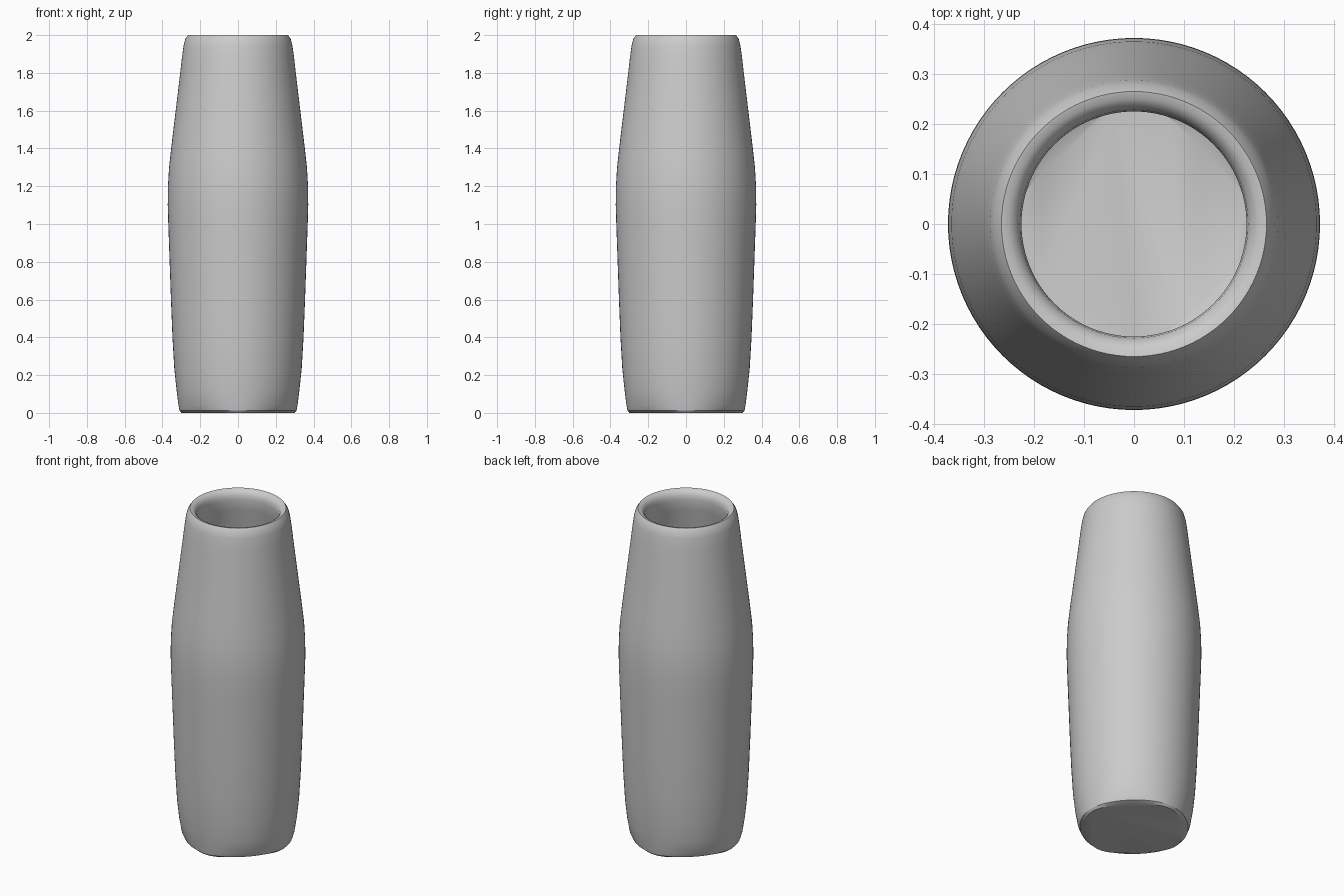
import bpy
import bmesh
from math import cos, sin, tau, radians

cube = bpy.data.objects.get("Cube")
if cube:
    bpy.data.objects.remove(cube, do_unlink=True)

SEGMENTS = 96

# One plain grey for the whole vase
grey = bpy.data.materials.new("plain grey")
grey.use_nodes = True
colour = (0.6, 0.6, 0.6, 1)
grey.diffuse_color = colour
grey.node_tree.nodes["Principled BSDF"].inputs["Base Color"].default_value = colour

# Wall profile as (radius, height, squareness): outside going up, then inside going down
outer = [(0.28, 0, 0.02), (0.304, 0.012, 0.006), (0.313, 0.04, 0.002), (0.325, 0.12, 0),
         (0.337, 0.23, 0), (0.347, 0.4, 0), (0.355, 0.6, 0), (0.362, 0.8, 0),
         (0.369, 1, 0), (0.372, 1.1, 0), (0.371, 1.2, 0), (0.365, 1.3, 0),
         (0.354, 1.4, 0), (0.33, 1.6, 0), (0.306, 1.8, 0), (0.297, 1.88, 0),
         (0.288, 1.945, 0), (0.279, 1.98, 0), (0.265, 2, 0)]
lip = [(0.25, 1.997, 0), (0.237, 1.987, 0), (0.228, 1.97, 0), (0.225, 1.945, 0), (0.232, 1.88, 0)]
inner = [(0.256, 1.8, 0), (0.28, 1.6, 0), (0.304, 1.4, 0), (0.321, 1.2, 0),
         (0.322, 1.1, 0), (0.305, 0.6, 0), (0.287, 0.25, 0), (0.27, 0.12, 0.004),
         (0.245, 0.065, 0.01), (0.219, 0.05, 0.016)]

# Sweep the profile around z; the base and floor edges are softly squared
bm = bmesh.new()
rings = []
for radius, height, square in outer + lip + inner:
    ring = []
    for i in range(SEGMENTS):
        a = tau * i / SEGMENTS
        r = radius + square * cos(4 * a)
        ring.append(bm.verts.new((r * cos(a), r * sin(a), height)))
    rings.append(ring)
for low, high in zip(rings, rings[1:]):
    for i in range(SEGMENTS):
        j = (i + 1) % SEGMENTS
        bm.faces.new((low[i], low[j], high[j], high[i]))

# Flat underside and inside floor
bm.faces.new(rings[0][::-1])
bm.faces.new(rings[-1])

mesh = bpy.data.meshes.new("vase")
bm.to_mesh(mesh)
bm.free()
mesh.materials.append(grey)
vase = bpy.data.objects.new("vase", mesh)
bpy.context.collection.objects.link(vase)
bpy.context.view_layer.objects.active = vase
vase.select_set(True)
bpy.ops.object.shade_smooth_by_angle(angle=radians(30))
